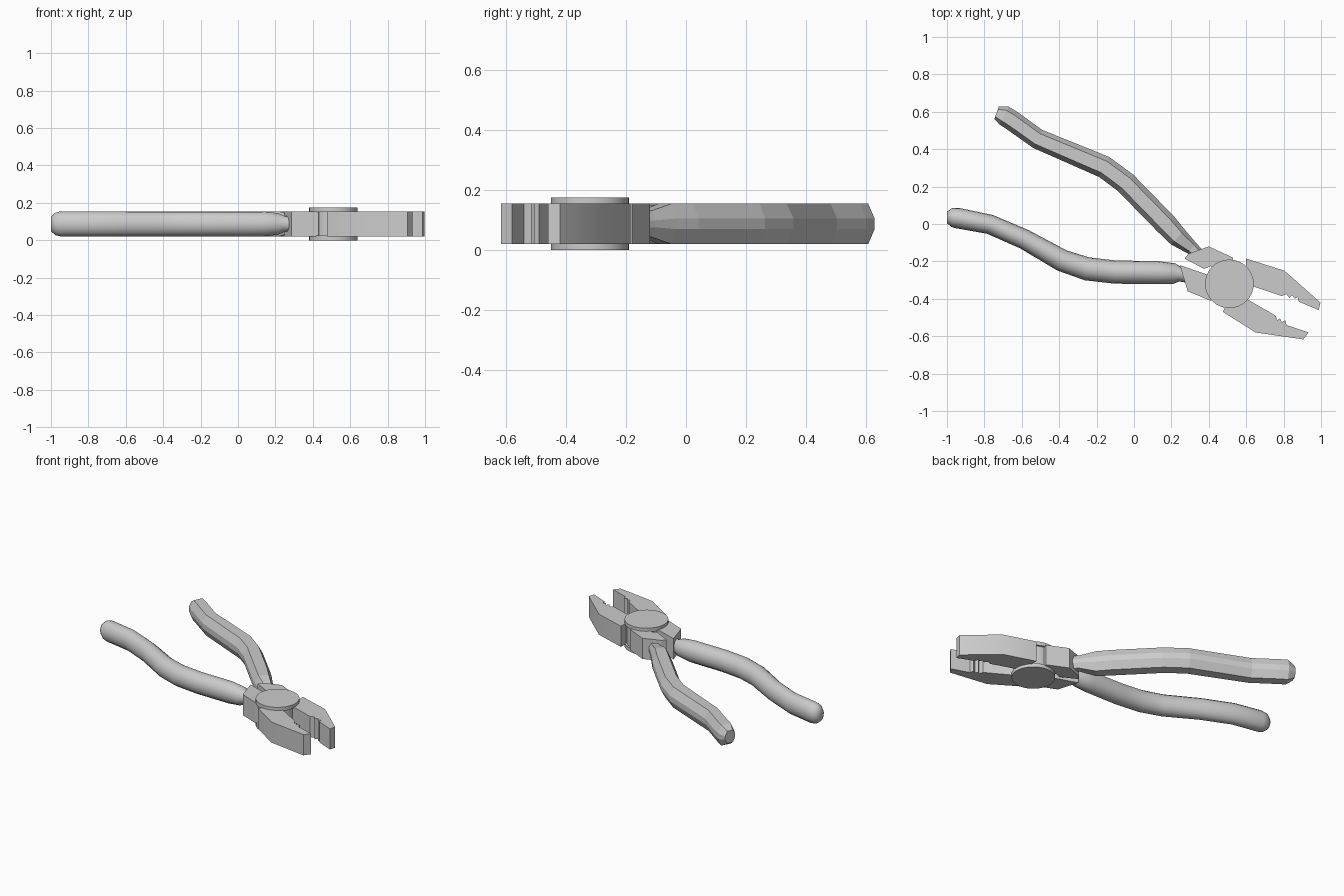
import bpy, bmesh, math
from mathutils import Vector

if "Cube" in bpy.data.objects:
    bpy.data.objects.remove(bpy.data.objects["Cube"])

Z0, Z1 = 0.02, 0.155            # body thickness
ZM = (Z0 + Z1) / 2
PIVOT = (0.51, -0.32)


def finish(name, bm, angle=None):
    bmesh.ops.recalc_face_normals(bm, faces=bm.faces[:])
    mesh = bpy.data.meshes.new(name)
    bm.to_mesh(mesh)
    bm.free()
    ob = bpy.data.objects.new(name, mesh)
    bpy.context.collection.objects.link(ob)
    if angle:
        bpy.ops.object.select_all(action='DESELECT')
        ob.select_set(True)
        bpy.context.view_layer.objects.active = ob
        bpy.ops.object.shade_smooth_by_angle(angle=math.radians(angle))
    return ob


def plate(name, outline, angle=None):
    """Extrude a top-view outline through the body thickness."""
    bm = bmesh.new()
    face = bm.faces.new([bm.verts.new((x, y, Z0)) for x, y in outline])
    ext = bmesh.ops.extrude_face_region(bm, geom=[face])
    for v in ext['geom']:
        if isinstance(v, bmesh.types.BMVert):
            v.co.z = Z1
    return finish(name, bm, angle)


def disc(name, r, z0, z1):
    bm = bmesh.new()
    bmesh.ops.create_cone(bm, cap_ends=True, segments=32, radius1=r, radius2=r, depth=z1 - z0)
    bmesh.ops.translate(bm, verts=bm.verts[:], vec=(*PIVOT, (z0 + z1) / 2))
    return finish(name, bm, 40)


def grip(name, path, section, angle=None):
    """Sweep a section along path points (x, y, width scale, height scale)."""
    bm = bmesh.new()
    pts = [Vector(p[:2]) for p in path]
    rings = []
    for i, (x, y, ws, hs) in enumerate(path):
        t = (pts[min(i + 1, len(pts) - 1)] - pts[max(i - 1, 0)]).normalized()
        n = Vector((-t.y, t.x))
        rings.append([bm.verts.new((x + n.x * w * ws, y + n.y * w * ws, ZM + h * hs))
                      for w, h in section])
    k = len(section)
    for a, b in zip(rings, rings[1:]):
        for j in range(k):
            bm.faces.new((a[j], a[(j + 1) % k], b[(j + 1) % k], b[j]))
    bm.faces.new(rings[0])
    bm.faces.new(rings[-1])
    return finish(name, bm, angle)


# jaws with toothed gripping edges
plate("upper_jaw", [(0.50, -0.32), (0.60, -0.235), (0.60, -0.185), (0.805, -0.25),
                    (0.997, -0.42), (0.987, -0.46), (0.88, -0.415), (0.875, -0.39),
                    (0.86, -0.40), (0.845, -0.38), (0.83, -0.395), (0.815, -0.375),
                    (0.79, -0.385), (0.64, -0.335)], 30)
plate("lower_jaw", [(0.50, -0.32), (0.495, -0.43), (0.475, -0.47), (0.65, -0.58),
                    (0.905, -0.617), (0.933, -0.58), (0.815, -0.54), (0.81, -0.515),
                    (0.79, -0.525), (0.78, -0.505), (0.765, -0.515), (0.757, -0.49),
                    (0.61, -0.405)], 30)

# tangs behind the pivot
plate("upper_tang", [(0.50, -0.32), (0.41, -0.225), (0.375, -0.24), (0.27, -0.185),
                     (0.29, -0.16), (0.40, -0.12), (0.53, -0.18)])
plate("lower_tang", [(0.50, -0.32), (0.43, -0.41), (0.41, -0.41), (0.287, -0.36),
                     (0.245, -0.22), (0.39, -0.27)])

# pivot hub and its two caps
disc("pivot_hub", 0.118, Z0, Z1)
disc("pivot_cap_top", 0.13, 0.15, 0.175)
disc("pivot_cap_bottom", 0.13, 0.0, 0.025)

# faceted upper handle
octagon = [(0.06, 0.018), (0.034, 0.0675), (-0.034, 0.0675), (-0.06, 0.018),
           (-0.06, -0.018), (-0.034, -0.0675), (0.034, -0.0675), (0.06, -0.018)]
grip("upper_handle", [(0.36, -0.18, 0.55, 0.6), (0.31, -0.13, 0.6, 0.65),
                      (0.235, -0.07, 0.9, 1), (0.17, 0.0, 1, 1), (-0.045, 0.22, 1, 1),
                      (-0.16, 0.305, 1, 1), (-0.515, 0.455, 0.9, 1),
                      (-0.655, 0.555, 0.9, 1), (-0.695, 0.58, 0.9, 1),
                      (-0.735, 0.594, 0.6, 0.6)], octagon)

# rounded lower handle
oval = [(0.061 * math.cos(i * math.pi / 8), 0.0675 * math.sin(i * math.pi / 8))
        for i in range(16)]
grip("lower_handle", [(0.34, -0.29, 0.55, 0.6), (0.25, -0.27, 0.62, 0.62),
                      (0.215, -0.265, 0.9, 0.85), (0.13, -0.26, 1, 1),
                      (-0.10, -0.257, 1.02, 1), (-0.25, -0.24, 1.02, 1),
                      (-0.385, -0.195, 0.97, 1), (-0.585, -0.082, 0.88, 1),
                      (-0.77, -0.002, 0.86, 1), (-0.945, 0.032, 0.9, 1),
                      (-0.975, 0.035, 0.82, 0.9), (-1.0, 0.035, 0.5, 0.58)], oval, 60)
